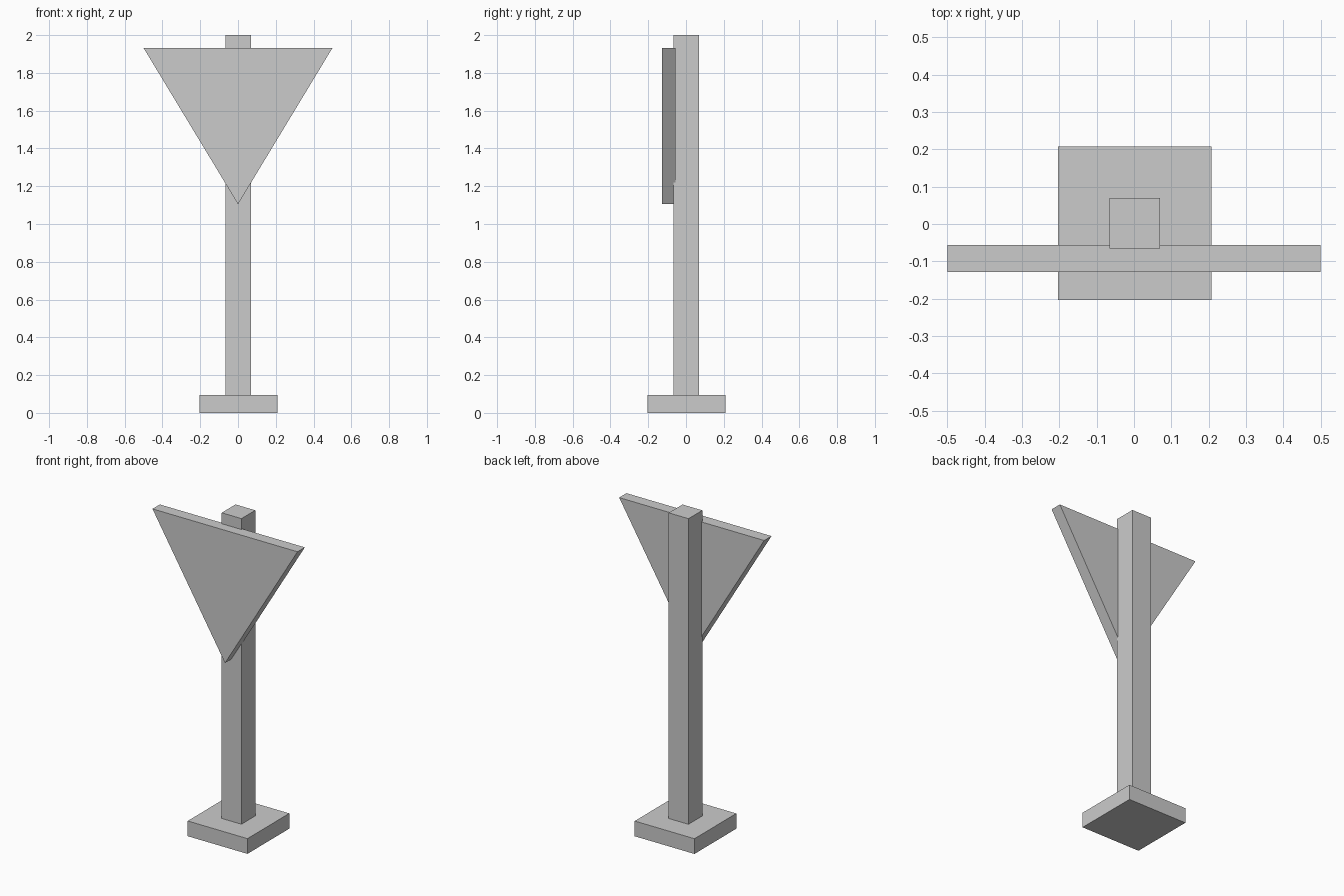
import bpy
import bmesh

if "Cube" in bpy.data.objects:
    bpy.data.objects.remove(bpy.data.objects["Cube"], do_unlink=True)

# Single plain grey finish
grey = bpy.data.materials.new("plain_grey")
grey.use_nodes = True
colour = (0.6, 0.6, 0.6, 1)
grey.diffuse_color = colour
grey.node_tree.nodes["Principled BSDF"].inputs["Base Color"].default_value = colour


def prism(name, outline, direction):
    """Extrude a flat outline along a direction into a closed solid."""
    bm = bmesh.new()
    face = bm.faces.new([bm.verts.new(p) for p in outline])
    result = bmesh.ops.extrude_face_region(bm, geom=[face], use_keep_orig=True)
    moved = [v for v in result["geom"] if isinstance(v, bmesh.types.BMVert)]
    bmesh.ops.translate(bm, verts=moved, vec=direction)
    bmesh.ops.recalc_face_normals(bm, faces=bm.faces)
    mesh = bpy.data.meshes.new(name)
    bm.to_mesh(mesh)
    bm.free()
    mesh.materials.append(grey)
    obj = bpy.data.objects.new(name, mesh)
    bpy.context.collection.objects.link(obj)
    return obj


def square(centre, half, z):
    return [(centre + sx * half, centre + sy * half, z)
            for sx, sy in ((-1, -1), (1, -1), (1, 1), (-1, 1))]


# Square foot and upright post
prism("base", square(0.002, 0.206, 0), (0, 0, 0.095))
prism("post", square(0.002, 0.068, 0.095), (0, 0, 1.905))

# Downward-pointing triangular board, let slightly into the post front
front, back = -0.128, -0.056
prism("sign_board",
      [(-0.5, front, 1.932), (0, front, 1.105), (0.5, front, 1.932)],
      (0, back - front, 0))
